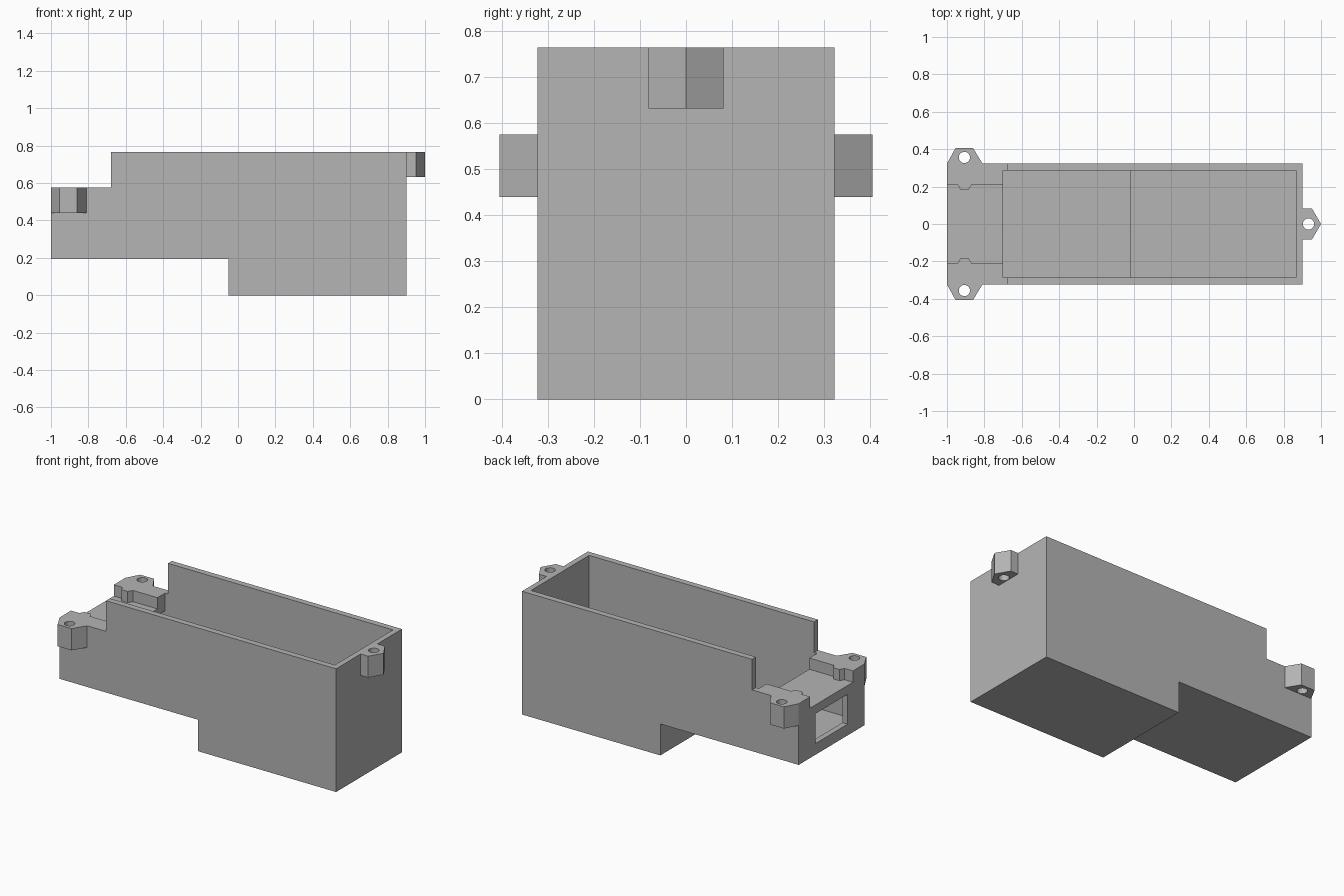
import bpy
import bmesh
import math
from mathutils import Vector

cube = bpy.data.objects.get("Cube")
if cube:
    bpy.data.objects.remove(cube, do_unlink=True)

grey = bpy.data.materials.new("plain grey")
grey.use_nodes = True
tone = (0.46, 0.46, 0.46, 1)
grey.diffuse_color = tone
grey.node_tree.nodes["Principled BSDF"].inputs["Base Color"].default_value = tone


def prism(name, outline, low, high, axis="z"):
    """Extrude an outline: (x, y) along z, or (x, z) along y."""
    def place(a, b, c):
        return Vector((a, b, c)) if axis == "z" else Vector((a, c, b))
    bm = bmesh.new()
    face = bm.faces.new([bm.verts.new(place(a, b, low)) for a, b in outline])
    extruded = bmesh.ops.extrude_face_region(bm, geom=[face])["geom"]
    moved = [v for v in extruded if isinstance(v, bmesh.types.BMVert)]
    bmesh.ops.translate(bm, verts=moved, vec=place(0, 0, high - low))
    bmesh.ops.recalc_face_normals(bm, faces=bm.faces)
    mesh = bpy.data.meshes.new(name)
    bm.to_mesh(mesh)
    bm.free()
    mesh.materials.append(grey)
    obj = bpy.data.objects.new(name, mesh)
    bpy.context.collection.objects.link(obj)
    return obj


def cut(target, cutter):
    """Subtract the cutter, apply the result and remove the cutter."""
    cutter.hide_render = True
    mod = target.modifiers.new("cut", "BOOLEAN")
    mod.operation = "DIFFERENCE"
    mod.solver = "EXACT"
    mod.object = cutter
    bpy.context.view_layer.update()
    graph = bpy.context.evaluated_depsgraph_get()
    result = bpy.data.meshes.new_from_object(target.evaluated_get(graph))
    target.modifiers.clear()
    target.data = result
    bpy.data.objects.remove(cutter, do_unlink=True)


def circle(cx, cy, radius, count=20):
    turn = math.tau / count
    return [(cx + radius * math.cos(i * turn), cy + radius * math.sin(i * turn))
            for i in range(count)]


# Stepped housing
body = prism("housing", [(-1, 0.195), (-0.05, 0.195), (-0.05, 0), (0.9, 0),
                         (0.9, 0.765), (-0.68, 0.765), (-0.68, 0.575), (-1, 0.575)],
             -0.323, 0.323, "y")

# Open cavity, continuing under the end shelf
cut(body, prism("cavity_cutter", [(-0.965, 0.235), (-0.017, 0.235), (-0.017, 0.035),
                                  (0.865, 0.035), (0.865, 0.9), (-0.7, 0.9),
                                  (-0.7, 0.465), (-0.965, 0.465)],
                -0.285, 0.285, "y"))

# Window in the end wall
cut(body, prism("window_cutter", [(-1.1, 0.265), (-0.9, 0.265), (-0.9, 0.45), (-1.1, 0.45)],
                -0.157, 0.157, "y"))

# Recessed tray between the raised pads, which bulge inward at the screws
edge = [(-1.1, 0.21), (-0.943, 0.21), (-0.927, 0.182),
        (-0.885, 0.182), (-0.868, 0.21), (-0.65, 0.21)]
cut(body, prism("tray_cutter", edge + [(x, -y) for x, y in reversed(edge)], 0.505, 0.7))

# Screw tabs
for side, label in ((1, "back"), (-1, "front")):
    outline = [(-1, 0.323), (-0.955, 0.405), (-0.86, 0.405), (-0.81, 0.323)]
    tab = prism(label + "_screw_tab", [(x, y * side) for x, y in outline], 0.44, 0.575)
    cut(tab, prism("hole_cutter", circle(-0.907, 0.356 * side, 0.03), 0.3, 0.7))

tab = prism("left_screw_tab", [(0.9, -0.082), (0.952, -0.082), (1, 0),
                               (0.952, 0.082), (0.9, 0.082)], 0.632, 0.765)
cut(tab, prism("hole_cutter", circle(0.933, 0, 0.03), 0.5, 0.9))
